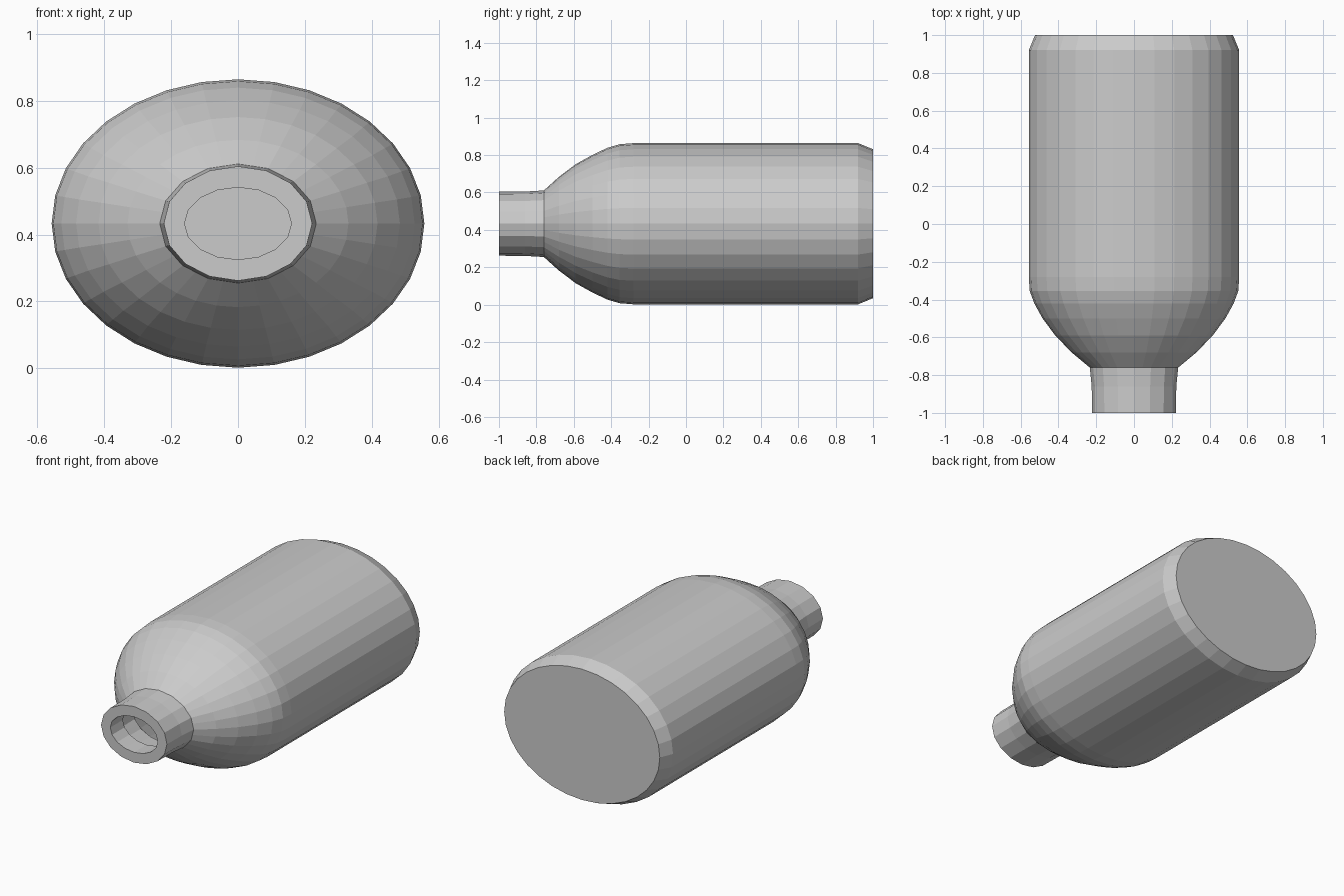
import bpy
import bmesh
from math import cos, sin, pi

cube = bpy.data.objects.get("Cube")
if cube:
    bpy.data.objects.remove(cube, do_unlink=True)

SEGMENTS = 32
CENTRE_Z = 0.433


def ring(bm, y, half_width, half_height, faceted):
    """Oval ring across the bottle axis; faceted rings have half the corners."""
    def corner(i):
        a = 2 * pi * i / SEGMENTS
        return half_width * cos(a), half_height * sin(a)

    verts = []
    for i in range(SEGMENTS):
        x, z = corner(i)
        if faceted and i % 2:
            (x0, z0), (x1, z1) = corner(i - 1), corner(i + 1)
            x, z = (x0 + x1) / 2, (z0 + z1) / 2
        verts.append(bm.verts.new((x, y, CENTRE_Z + z)))
    return verts


def loft(name, sections):
    """Skin the sections in order and cap both ends."""
    bm = bmesh.new()
    rings = [ring(bm, *s) for s in sections]
    for a, b in zip(rings, rings[1:]):
        for i in range(SEGMENTS):
            j = (i + 1) % SEGMENTS
            bm.faces.new((a[i], a[j], b[j], b[i]))
    bm.faces.new(rings[0])
    bm.faces.new(rings[-1])
    bmesh.ops.recalc_face_normals(bm, faces=bm.faces)
    mesh = bpy.data.meshes.new(name)
    bm.to_mesh(mesh)
    bm.free()
    obj = bpy.data.objects.new(name, mesh)
    bpy.context.collection.objects.link(obj)
    return obj


# Sections are: y, half width, half height, faceted
cavity = [
    (0.93, 0.49, 0.37, False),
    (-0.34, 0.49, 0.37, False),
    (-0.56, 0.37, 0.28, False),
    (-0.73, 0.20, 0.15, True),
    (-0.86, 0.19, 0.14, True),
]
mouth = [
    (-0.88, 0.16, 0.108, True),
    (-1.00, 0.16, 0.108, True),
]
neck = [
    (-1.00, 0.222, 0.171, True),
    (-0.86, 0.224, 0.172, True),
    (-0.76, 0.234, 0.178, True),
]
shoulder = [
    (-0.68, 0.33, 0.25, False),
    (-0.59, 0.417, 0.318, False),
    (-0.50, 0.484, 0.368, False),
    (-0.42, 0.528, 0.406, False),
    (-0.355, 0.552, 0.425, False),
]
body = [
    (-0.28, 0.557, 0.431, False),
    (0.92, 0.557, 0.431, False),
    (1.00, 0.524, 0.398, False),
]

# Hollow bottle lying on its side, mouth to the front
loft("bottle", cavity + mouth + neck + shoulder + body)
